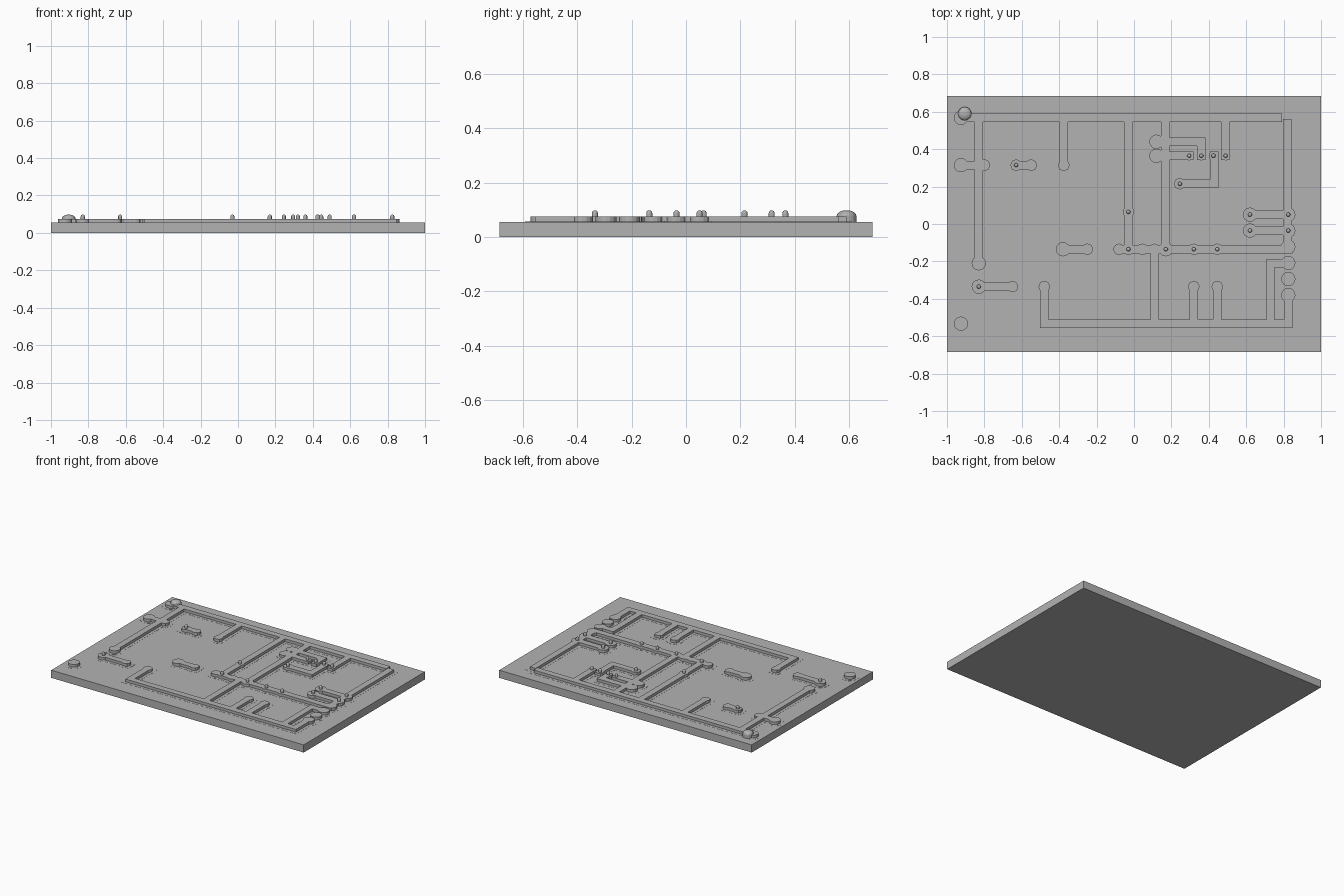
import bpy, bmesh, math
from mathutils import Matrix, Vector

cube = bpy.data.objects.get("Cube")
if cube:
    bpy.data.objects.remove(cube)

grey = bpy.data.materials.new("plain grey")
grey.use_nodes = True
COLOUR = (0.45, 0.45, 0.45, 1)
grey.diffuse_color = COLOUR
grey.node_tree.nodes["Principled BSDF"].inputs["Base Color"].default_value = COLOUR

BOARD = 0.055    # top of the board
TRACK = 0.075    # top of the raised tracks
WIDTH = 0.045    # track width
MARGIN = 0.02    # outline around tracks and pads


def finish(bm, name):
    mesh = bpy.data.meshes.new(name)
    bm.to_mesh(mesh)
    bm.free()
    mesh.materials.append(grey)
    ob = bpy.data.objects.new(name, mesh)
    bpy.context.collection.objects.link(ob)
    return ob


def box(bm, x0, x1, y0, y1, z0, z1):
    m = Matrix.Translation(((x0 + x1) / 2, (y0 + y1) / 2, (z0 + z1) / 2))
    m = m @ Matrix.Diagonal((x1 - x0, y1 - y0, z1 - z0, 1))
    bmesh.ops.create_cube(bm, size=1, matrix=m)


def disc(bm, x, y, r, z0, z1, sides=16):
    bmesh.ops.create_cone(bm, cap_ends=True, segments=sides, radius1=r, radius2=r,
                          depth=z1 - z0, matrix=Matrix.Translation((x, y, (z0 + z1) / 2)))


def dome(bm, x, y, r, z0, z1, z2):
    # Lathed post: straight to z1, rounded up to z2
    steps = [i * math.pi / 8 for i in range(5)]
    pts = [Vector((r, 0, z0))]
    pts += [Vector((r * math.cos(a), 0, z1 + (z2 - z1) * math.sin(a))) for a in steps]
    verts = [bm.verts.new(p + Vector((x, y, 0))) for p in pts]
    edges = [bm.edges.new(pair) for pair in zip(verts, verts[1:])]
    bmesh.ops.spin(bm, geom=verts + edges, cent=(x, y, 0), axis=(0, 0, 1),
                   angle=math.tau, steps=16, use_merge=True)
    bmesh.ops.remove_doubles(bm, verts=bm.verts, dist=0.0001)
    bmesh.ops.recalc_face_normals(bm, faces=bm.faces)


# Centre lines of the tracks
ROW, TOP, LOW = -0.135, 0.567, -0.533
paths = [
    [(-0.925, TOP), (0.77, TOP)],
    [(0.77, 0.55), (0.82, 0.54), (0.82, -0.12)],
    [(-0.83, TOP), (-0.83, -0.21)],
    [(-0.375, TOP), (-0.375, 0.315)],
    [(-0.03, TOP), (-0.03, ROW)],
    [(0.167, TOP), (0.167, ROW)],
    [(0.487, TOP), (0.487, 0.365)],
    [(-0.08, ROW), (0.825, ROW)],
    [(0.11, ROW), (0.11, LOW)],
    [(-0.48, -0.335), (-0.48, LOW), (0.825, LOW), (0.825, -0.38)],
    [(0.32, -0.335), (0.32, LOW)],
    [(0.445, -0.335), (0.445, LOW)],
    [(0.825, -0.21), (0.73, -0.21), (0.73, LOW)],
    [(0.12, 0.44), (0.36, 0.44), (0.36, 0.365)],
    [(0.12, 0.365), (0.295, 0.365)],
    [(0.245, 0.215), (0.43, 0.215), (0.43, 0.365)],
    [(0.62, 0.05), (0.825, 0.05)],
    [(0.62, -0.035), (0.825, -0.035)],
    [(-0.925, 0.315), (-0.8, 0.315)],
    [(-0.63, 0.315), (-0.55, 0.315)],
    [(-0.83, -0.335), (-0.65, -0.335)],
    [(-0.38, ROW), (-0.25, ROW)],
]
paths[1] = paths[1][1:]

# Pads grouped by raised radius
pads = {
    0.038: [(-0.925, TOP), (-0.925, 0.315), (-0.83, -0.21), (-0.83, -0.335),
            (-0.925, LOW), (-0.38, ROW), (0.12, 0.44), (0.12, 0.365), (0.17, ROW)]
           + [(0.825, 0.05 - 0.086 * i) for i in range(6)]
           + [(0.62, 0.05), (0.62, -0.035)],
    0.03: [(-0.8, 0.315), (-0.63, 0.315), (-0.55, 0.315), (-0.375, 0.315),
           (-0.65, -0.335), (-0.48, -0.335), (-0.25, ROW), (-0.03, 0.065),
           (0.245, 0.215), (0.32, -0.335), (0.445, -0.335)]
          + [(x, ROW) for x in (-0.08, -0.03, 0.045, 0.11, 0.32, 0.445)],
    0.025: [(0.295 + 0.065 * i, 0.365) for i in range(4)],
}

pins = [(-0.83, -0.335), (-0.63, 0.315), (-0.03, 0.065), (0.245, 0.215)]
pins += [(x, ROW) for x in (-0.03, 0.17, 0.32, 0.445)]
pins += [(0.295 + 0.065 * i, 0.365) for i in range(4)]
pins += [(x, y) for x in (0.62, 0.825) for y in (0.05, -0.035)]

# Base board
bm = bmesh.new()
box(bm, -1, 1, -0.685, 0.685, 0, BOARD)
finish(bm, "base_board")


def layer(name, grow, z0, z1):
    # Tracks and pads, widened by grow
    h = WIDTH / 2 + grow
    bm = bmesh.new()
    for path in paths:
        for (ax, ay), (bx, by) in zip(path, path[1:]):
            box(bm, min(ax, bx) - h, max(ax, bx) + h,
                min(ay, by) - h, max(ay, by) + h, z0, z1)
    finish(bm, name + "_tracks")
    bm = bmesh.new()
    for r, spots in pads.items():
        for x, y in spots:
            disc(bm, x, y, r + grow, z0, z1)
    finish(bm, name + "_pads")


layer("outline", MARGIN, BOARD - 0.01, BOARD + 0.0008)
layer("raised", 0, BOARD - 0.01, TRACK)

# Small round-topped pins
bm = bmesh.new()
for x, y in pins:
    dome(bm, x, y, 0.011, BOARD, 0.087, 0.098)
finish(bm, "contact_pins")

# Large rounded stud in the corner
bm = bmesh.new()
dome(bm, -0.905, 0.59, 0.036, BOARD, 0.078, 0.098)
finish(bm, "corner_stud")
